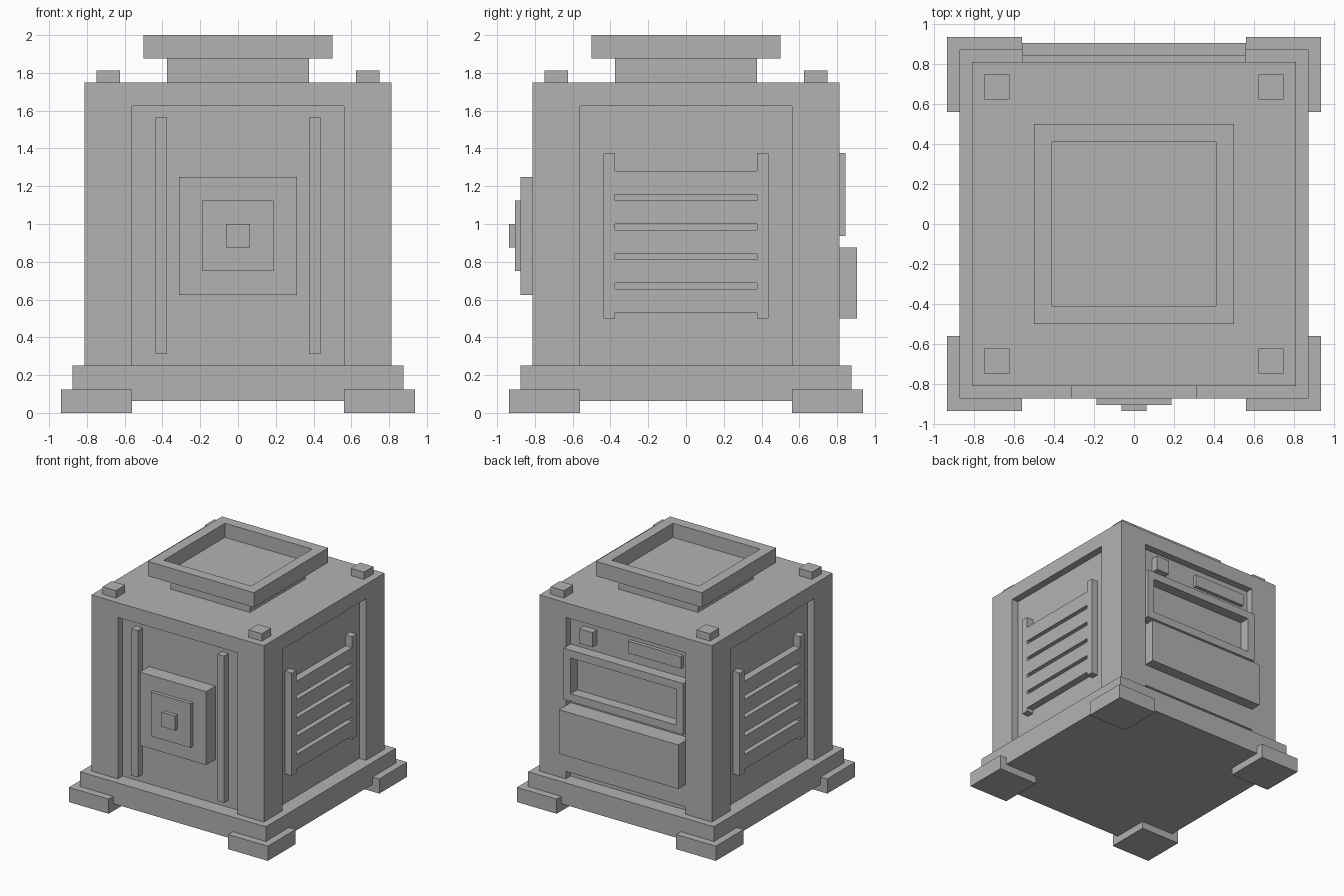
import bpy, bmesh
from mathutils import Vector

if "Cube" in bpy.data.objects:
    bpy.data.objects.remove(bpy.data.objects["Cube"])

grey = bpy.data.materials.new("machine_grey")
grey.diffuse_color = (0.448, 0.448, 0.448, 1)
grey.use_nodes = True
grey.node_tree.nodes["Principled BSDF"].inputs["Base Color"].default_value = grey.diffuse_color


def finish(name, bm):
    bmesh.ops.recalc_face_normals(bm, faces=bm.faces)
    me = bpy.data.meshes.new(name)
    bm.to_mesh(me)
    bm.free()
    me.materials.append(grey)
    ob = bpy.data.objects.new(name, me)
    bpy.context.collection.objects.link(ob)
    return ob


def add_box(bm, x, y, z):
    """Box from (min, max) ranges on each axis."""
    verts = bmesh.ops.create_cube(bm, size=1)["verts"]
    for v in verts:
        v.co = Vector([r[0] if c < 0 else r[1] for c, r in zip(v.co, (x, y, z))])
    return verts


def box(name, x, y, z, recess=None):
    """Box object; recess = (direction, border, depth) sinks a pocket in one face."""
    bm = bmesh.new()
    add_box(bm, x, y, z)
    if recess:
        direction, border, depth = Vector(recess[0]), recess[1], recess[2]
        bm.normal_update()
        face = max(bm.faces, key=lambda f: f.normal.dot(direction))
        bmesh.ops.inset_region(bm, faces=[face], thickness=border)
        new = bmesh.ops.extrude_discrete_faces(bm, faces=[face])["faces"][0]
        bmesh.ops.translate(bm, verts=new.verts, vec=-direction * depth)
    return finish(name, bm)


def sym(a):
    return (-a, a)


W, P, D = 0.8125, 0.5625, 0.75   # body half width, panel half width, panel depth

# Body: plan outline with a shallow recess on every side, extruded upward
side = [(-W, -W), (-P, -W), (-P, -D), (P, -D), (P, -W)]
outline = []
for turn in range(4):
    outline += side
    side = [(-y, x) for x, y in side]
bm = bmesh.new()
face = bm.faces.new([bm.verts.new((x, y, 0.25)) for x, y in outline])
top = bmesh.ops.extrude_face_region(bm, geom=[face])["geom"]
bmesh.ops.translate(bm, verts=[g for g in top if isinstance(g, bmesh.types.BMVert)],
                    vec=(0, 0, 1.375))
finish("body", bm)
box("body_top", sym(W), sym(W), (1.625, 1.75))

# Base, feet and top studs
box("base", sym(0.875), sym(0.875), (0.0625, 0.25))
for sx in (-1, 1):
    for sy in (-1, 1):
        def span(s, a, b):
            return tuple(sorted((s * a, s * b)))
        box("foot", span(sx, P, 0.9375), span(sy, P, 0.9375), (0, 0.125))
        box("top_stud", span(sx, 0.625, 0.75), span(sy, 0.625, 0.75), (1.75, W + 1))

# Neck and hollow rim
box("neck", sym(0.375), sym(0.375), (1.75, 1.875))
box("rim", sym(0.5), sym(0.5), (1.875, 2.0), ((0, 0, 1), 0.125, 0.12))

# Front: two rails and a stepped plate
for s in (-1, 1):
    box("front_rail", tuple(sorted((s * 0.375, s * 0.4375))), (-W, -D), (0.3125, 1.5625))
for name, half, y0, y1 in (("front_plate", 0.3125, -0.875, -D),
                           ("front_inner_plate", 0.1875, -0.906, -0.875),
                           ("front_knob", 0.0625, -0.9375, -0.906)):
    box(name, sym(half), (y0, y1), (0.9375 - half, 0.9375 + half))

# Side grilles: two posts with five flush slats
for s, name in ((-1, "left_grille"), (1, "right_grille")):
    bm = bmesh.new()
    xr = tuple(sorted((s * D, s * W)))
    for t in (-1, 1):
        add_box(bm, xr, tuple(sorted((t * 0.375, t * 0.4375))), (0.5, 1.375))
    for i in range(5):
        z = 0.53125 + i * 0.15625
        add_box(bm, xr, sym(0.375), (z, z + 0.125))
    finish(name, bm)

# Back: drawer on its housing, framed window, button and label plate
box("drawer_housing", sym(P), (D, W), (0.3125, 0.875))
box("drawer", sym(P), (W, 0.906), (0.5, 0.875))
box("back_window_frame", sym(P), (D, 0.84375), (0.9375, 1.375), ((0, 1, 0), 0.09375, 0.09))
box("back_button", (0.3125, 0.4375), (D, W), (1.4375, 1.5625))
box("back_plate", (-0.5, 0), (D, 0.78125), (1.46, 1.5625))
